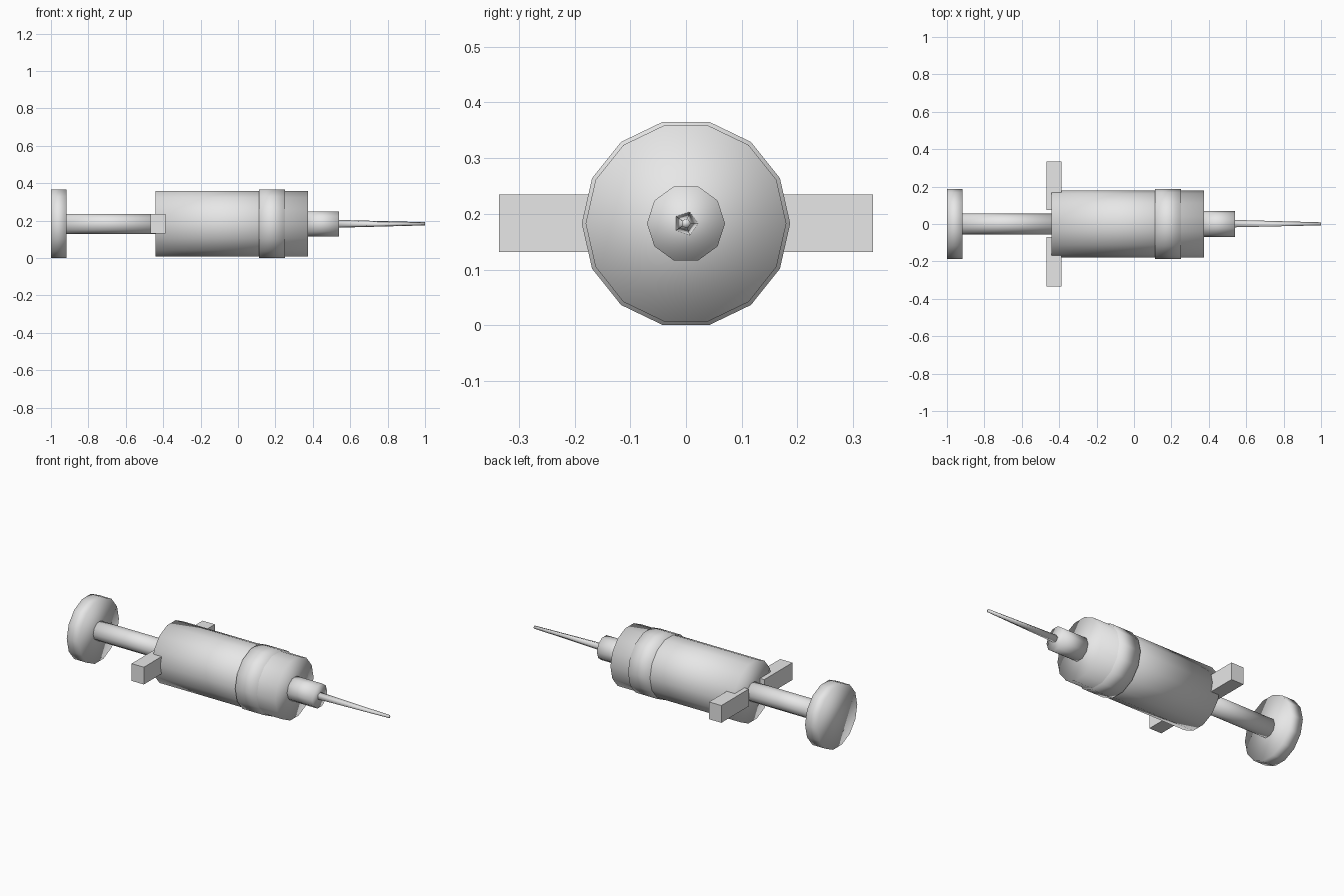
import bpy
import bmesh
from math import radians
from mathutils import Matrix, Vector

cube = bpy.data.objects.get("Cube")
if cube:
    bpy.data.objects.remove(cube, do_unlink=True)

AXIS_Z = 0.183

grey = bpy.data.materials.new("light_grey")
grey.use_nodes = True
grey.diffuse_color = (0.8, 0.8, 0.8, 1)
grey.node_tree.nodes["Principled BSDF"].inputs["Base Color"].default_value = (0.8, 0.8, 0.8, 1)


def finish(name, bm, smooth):
    for face in bm.faces:
        face.smooth = smooth
    mesh = bpy.data.meshes.new(name)
    bm.to_mesh(mesh)
    bm.free()
    mesh.materials.append(grey)
    obj = bpy.data.objects.new(name, mesh)
    bpy.context.collection.objects.link(obj)
    return obj


def tube(name, x0, x1, r0, r1, sides):
    """Capped cylinder or cone lying along x, softly shaded over its rims."""
    bm = bmesh.new()
    place = Matrix.Translation(((x0 + x1) / 2, 0, AXIS_Z)) @ Matrix.Rotation(radians(90), 4, "Y")
    bmesh.ops.create_cone(bm, cap_ends=True, segments=sides, radius1=r0, radius2=r1,
                          depth=x1 - x0, matrix=place)
    return finish(name, bm, True)


def block(name, low, high):
    """Flat-shaded box between two corners."""
    low, high = Vector(low), Vector(high)
    bm = bmesh.new()
    place = Matrix.Translation((low + high) / 2) @ Matrix.Diagonal((*(high - low), 1))
    bmesh.ops.create_cube(bm, size=1, matrix=place)
    return finish(name, bm, False)


# Plunger
tube("plunger_disc", -1.0, -0.917, 0.187, 0.187, 14)
tube("plunger_rod", -0.93, -0.42, 0.056, 0.056, 10)

# Barrel with its raised collar
tube("barrel", -0.44, 0.373, 0.18, 0.18, 14)
tube("barrel_collar", 0.112, 0.252, 0.187, 0.187, 14)

# Nozzle and tapering needle
tube("nozzle", 0.36, 0.54, 0.07, 0.07, 10)
tube("needle", 0.53, 1.0, 0.022, 0.009, 5)

# Finger grips
block("left_finger_grip", (-0.468, 0.075, 0.132), (-0.387, 0.335, 0.235))
block("right_finger_grip", (-0.468, -0.335, 0.132), (-0.387, -0.07, 0.235))
